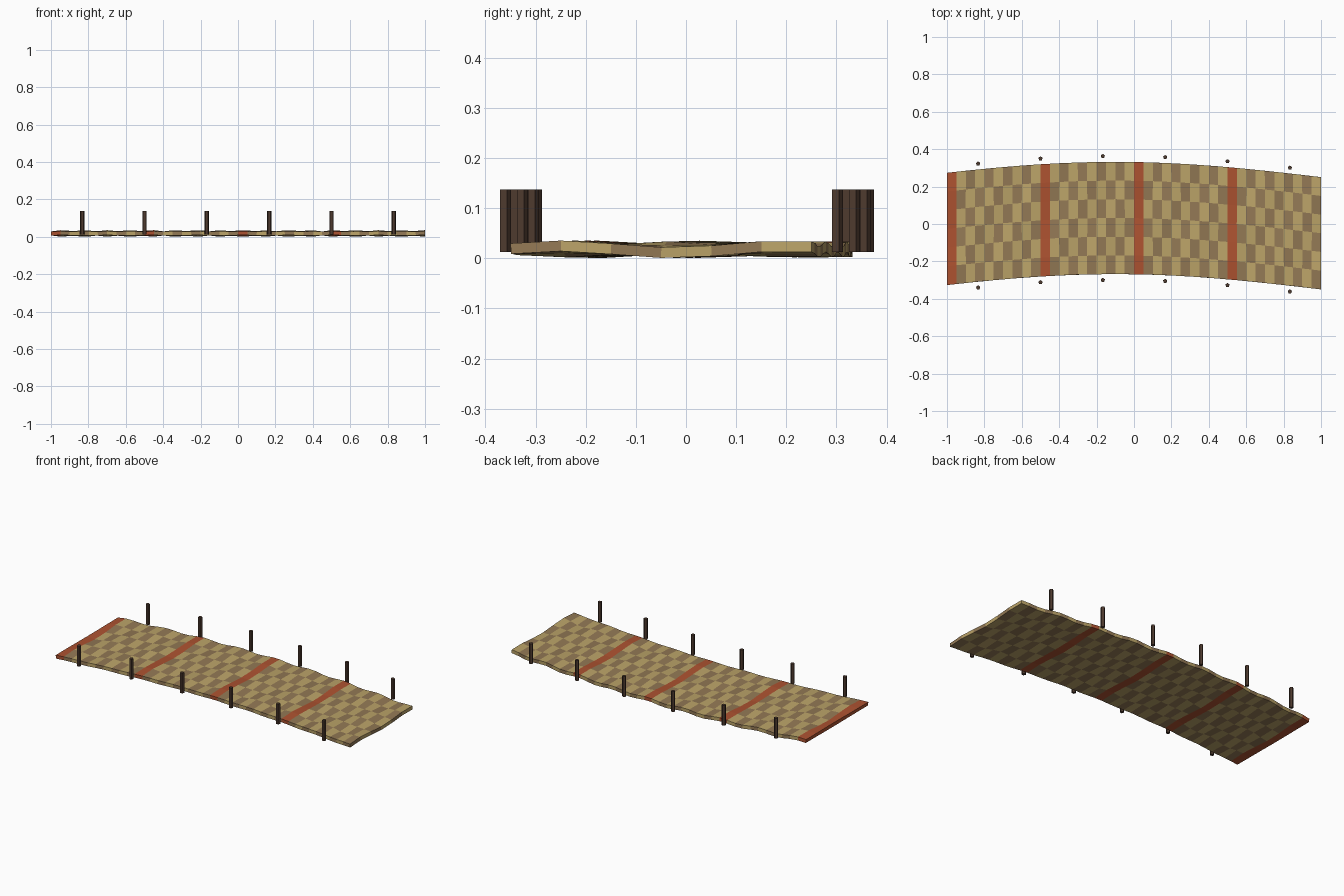
import bpy, bmesh, math

if "Cube" in bpy.data.objects:
    bpy.data.objects.remove(bpy.data.objects["Cube"])

def material(name, rgb):
    m = bpy.data.materials.new(name)
    m.diffuse_color = (*rgb, 1)
    m.use_nodes = True
    m.node_tree.nodes["Principled BSDF"].inputs["Base Color"].default_value = m.diffuse_color
    return m

def centre(x):
    return 0.032 - 0.084 * (1 - math.cos(1.4 * (x + 0.1)))

light = material("straw_light", (0.50, 0.37, 0.14))
dark = material("straw_dark", (0.29, 0.19, 0.09))
red = material("red_band", (0.42, 0.085, 0.03))
wood = material("dark_wood", (0.075, 0.042, 0.028))

# woven mat: gently rippled grid following the bend, red every tenth column
COLS, ROWS = 40, 6
bm = bmesh.new()
grid = []
for i in range(COLS + 1):
    x = -1 + 2 * i / COLS
    grid.append([bm.verts.new((x, centre(x) - 0.3 + 0.1 * j,
                               0.018 + 0.007 * math.sin(1.3 * i) * math.sin(1.4 * j + 0.2)))
                 for j in range(ROWS + 1)])
for i in range(COLS):
    for j in range(ROWS):
        f = bm.faces.new((grid[i][j], grid[i + 1][j], grid[i + 1][j + 1], grid[i][j + 1]))
        f.material_index = 2 if i % 10 == 0 else (i + j) % 2
mesh = bpy.data.meshes.new("woven_mat")
bm.to_mesh(mesh)
bm.free()
for m in (light, dark, red):
    mesh.materials.append(m)
mat = bpy.data.objects.new("woven_mat", mesh)
bpy.context.collection.objects.link(mat)
solid = mat.modifiers.new("thickness", 'SOLIDIFY')
solid.thickness = 0.021
solid.offset = 0

# edge pegs: six pairs along both sides
for k in range(6):
    x = -1 + (k + 0.5) / 3
    for side in (-1, 1):
        bpy.ops.mesh.primitive_cylinder_add(vertices=5, radius=0.012, depth=0.124,
                                            location=(x, centre(x) + side * 0.331, 0.075))
        peg = bpy.context.object
        peg.name = "edge_peg"
        peg.data.materials.append(wood)
